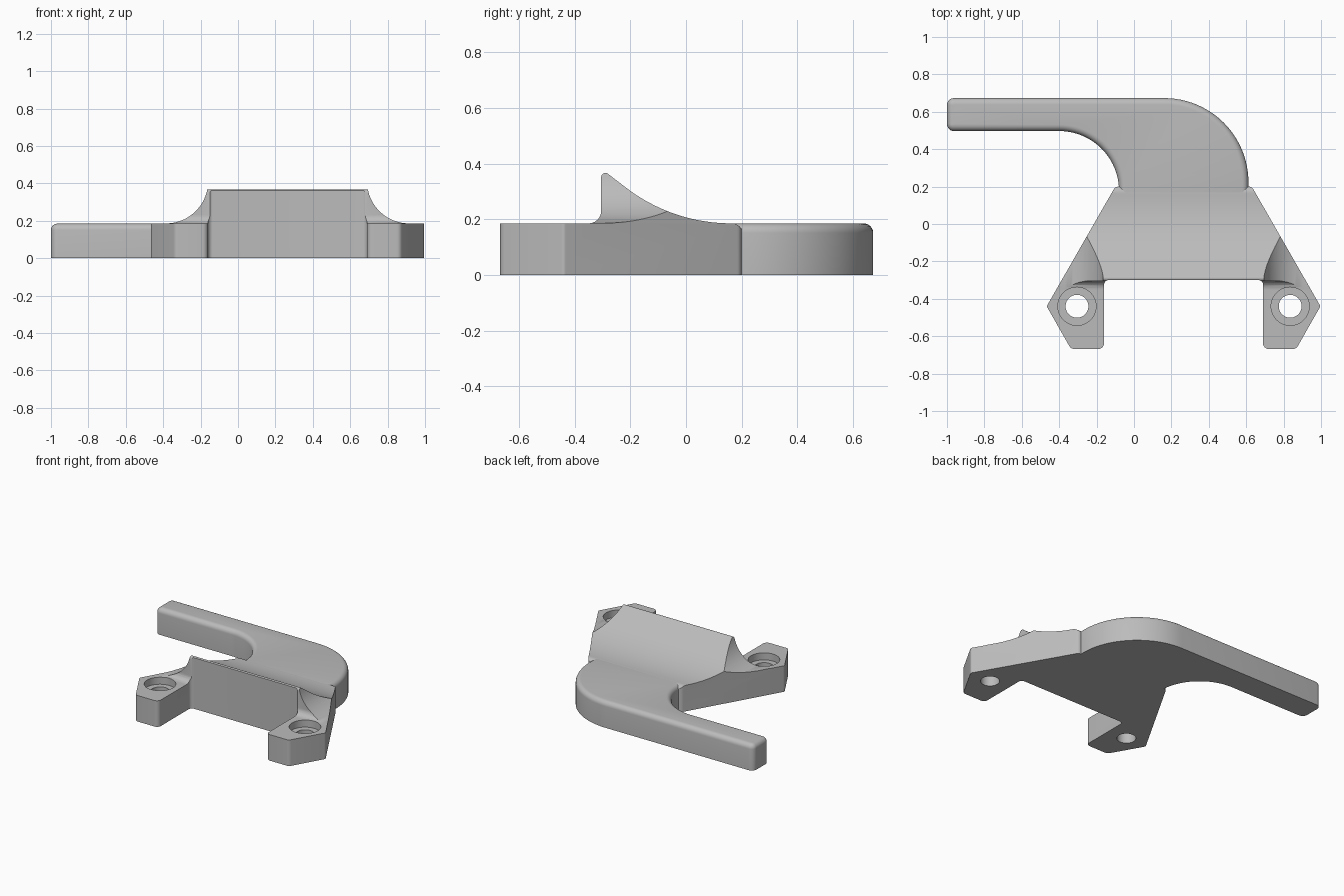
import bpy, bmesh, math
from mathutils import Vector

if "Cube" in bpy.data.objects:
    bpy.data.objects.remove(bpy.data.objects["Cube"], do_unlink=True)

grey = bpy.data.materials.new("plain_grey")
grey.use_nodes = True
colour = (0.5, 0.5, 0.5, 1)
grey.diffuse_color = colour
grey.node_tree.nodes["Principled BSDF"].inputs["Base Color"].default_value = colour

MID = 0.265      # symmetry line of the bracket
TOP = 0.185      # plate thickness


def rounded(corners):
    """Outline from (u, v, radius) corners, each replaced by an arc."""
    pts = []
    for i, (u, v, r) in enumerate(corners):
        p = Vector((u, v, 0))
        if r == 0:
            pts.append(p)
            continue
        a = (Vector((*corners[i - 1][:2], 0)) - p).normalized()
        b = (Vector((*corners[(i + 1) % len(corners)][:2], 0)) - p).normalized()
        half = a.angle(b) / 2
        centre = p + (a + b).normalized() * r / math.sin(half)
        start, end = (p + d * r / math.tan(half) - centre for d in (a, b))
        steps = 6 if r < 0.1 else 24
        for k in range(steps + 1):
            pts.append(centre + start.slerp(end, k / steps).normalized() * r)
    return pts


def mirrored(half):
    """Complete a left half outline about the symmetry line."""
    return half + [(2 * MID - u, v, r) for u, v, r in reversed(half)]


def prism(name, corners, lo, hi, axis="z", fillet=0):
    place = {"x": lambda p, w: (w, p.x, p.y),
             "y": lambda p, w: (p.x, w, p.y),
             "z": lambda p, w: (p.x, p.y, w)}[axis]
    pts = rounded(corners)
    bm = bmesh.new()
    low = [bm.verts.new(place(p, lo)) for p in pts]
    high = [bm.verts.new(place(p, hi)) for p in pts]
    bm.faces.new(low)
    cap = bm.faces.new(high)
    for i in range(len(pts)):
        bm.faces.new((low[i - 1], low[i], high[i], high[i - 1]))
    bmesh.ops.recalc_face_normals(bm, faces=bm.faces)
    if fillet:
        bmesh.ops.bevel(bm, geom=list(cap.edges), offset=fillet, segments=6,
                        profile=0.5, affect="EDGES", clamp_overlap=False)
    mesh = bpy.data.meshes.new(name)
    bm.to_mesh(mesh)
    bm.free()
    mesh.materials.append(grey)
    obj = bpy.data.objects.new(name, mesh)
    bpy.context.collection.objects.link(obj)
    return obj


def combine(obj, tool, operation):
    """Apply a boolean and discard the tool."""
    bpy.context.view_layer.objects.active = obj
    mod = obj.modifiers.new("cut", "BOOLEAN")
    mod.object, mod.operation, mod.solver = tool, operation, "EXACT"
    bpy.ops.object.modifier_apply(modifier=mod.name)
    bpy.data.objects.remove(tool, do_unlink=True)


def cylinder(x, y, radius, lo, hi):
    bpy.ops.mesh.primitive_cylinder_add(vertices=48, radius=radius, depth=hi - lo,
                                        location=(x, y, (lo + hi) / 2))
    obj = bpy.context.object
    obj.data.materials.append(grey)
    return obj


# Bracket: plan outline cut to the side and front silhouettes
bracket = prism("bracket", mirrored([
    (-0.1, 0.2, 0.03), (-0.467, -0.44, 0.015), (-0.337, -0.668, 0.03),
    (-0.16, -0.668, 0.03), (-0.16, -0.3, 0.025)]), 0, 0.5)
side_shape = prism("side_shape", [
    (-0.8, -0.1, 0), (-0.8, TOP, 0), (-0.305, TOP, 0.045), (-0.305, 0.382, 0.015),
    (-0.05, 0.187, 0.62), (0.205, TOP, 0.04), (0.205, -0.1, 0)], -0.8, 1.4, "x")
front_shape = prism("front_shape", mirrored([
    (-0.7, -0.2, 0), (-0.7, TOP + 0.001, 0), (-0.16, TOP + 0.001, 0.225),
    (-0.16, 0.6, 0)]), -1, 1, "y")
combine(bracket, side_shape, "INTERSECT")
combine(bracket, front_shape, "INTERSECT")

# Counterbored screw holes in both feet
for side in (-1, 1):
    x = MID + side * 0.57
    combine(bracket, cylinder(x, -0.44, 0.102, 0.135, 0.4), "DIFFERENCE")
    combine(bracket, cylinder(x, -0.44, 0.061, -0.1, 0.3), "DIFFERENCE")

# Curved lever with a rounded top edge
lever = prism("lever", [
    (-1, 0.673, 0.037), (0.612, 0.673, 0.45), (0.612, 0.1, 0), (-0.08, 0.1, 0),
    (-0.08, 0.497, 0.32), (-1, 0.497, 0.037)], 0, TOP, fillet=0.034)

# Smooth shading with crisp edges
for obj in (bracket, lever):
    bpy.ops.object.select_all(action="DESELECT")
    obj.select_set(True)
    bpy.context.view_layer.objects.active = obj
    bpy.ops.object.shade_smooth_by_angle(angle=math.radians(30))
